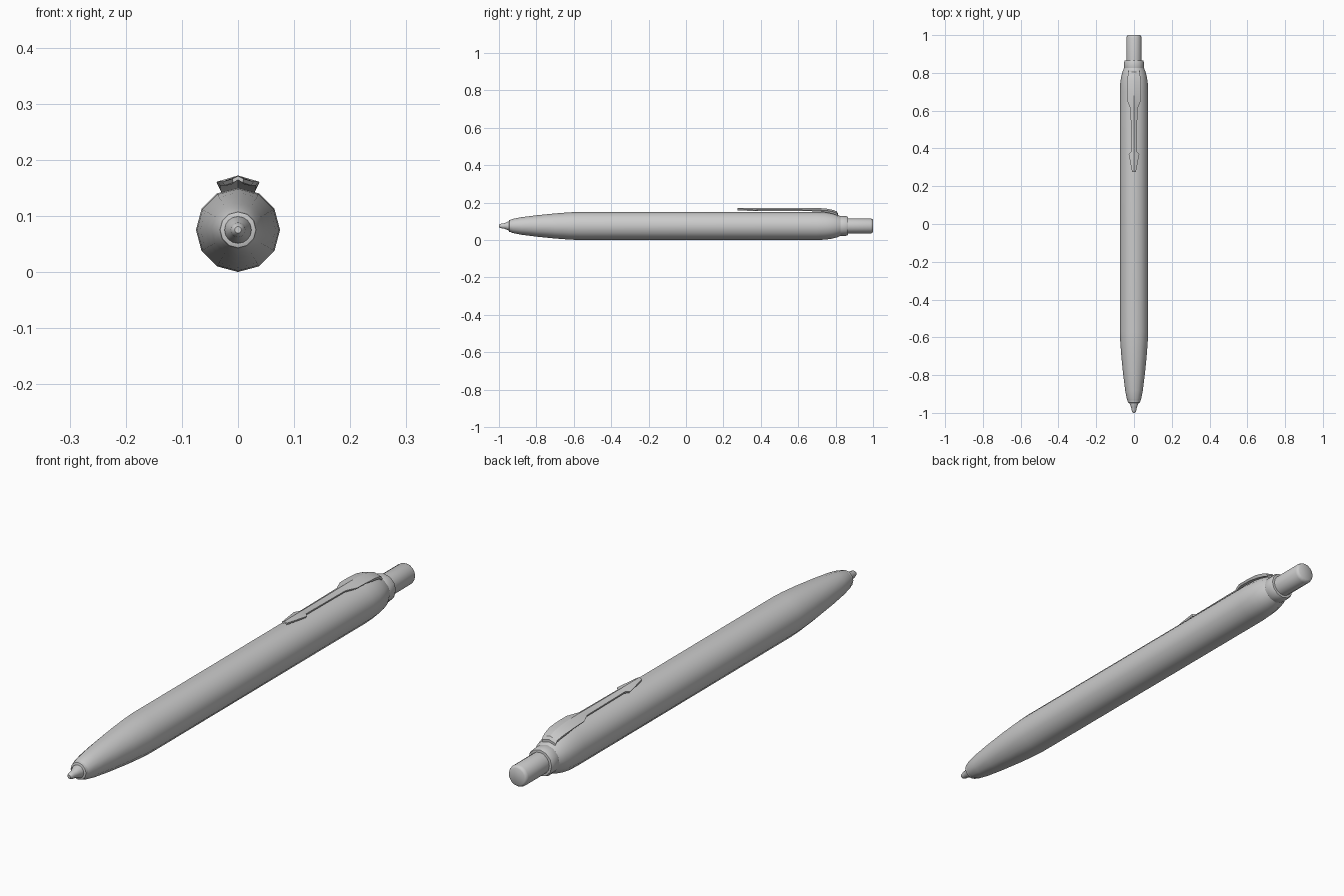
import bpy, bmesh, math

if "Cube" in bpy.data.objects:
    bpy.data.objects.remove(bpy.data.objects["Cube"])

CZ = 0.075  # height of the pen axis


def finish(name, bm, angle):
    bmesh.ops.recalc_face_normals(bm, faces=bm.faces[:])
    me = bpy.data.meshes.new(name)
    bm.to_mesh(me)
    bm.free()
    ob = bpy.data.objects.new(name, me)
    bpy.context.collection.objects.link(ob)
    bpy.ops.object.select_all(action='DESELECT')
    ob.select_set(True)
    bpy.context.view_layer.objects.active = ob
    bpy.ops.object.shade_smooth_by_angle(angle=math.radians(angle))
    return ob


def skin(bm, rings):
    """Bridge successive closed rings and cap both ends."""
    n = len(rings[0])
    for a, b in zip(rings, rings[1:]):
        for i in range(n):
            j = (i + 1) % n
            bm.faces.new((a[i], a[j], b[j], b[i]))
    bm.faces.new(rings[0])
    bm.faces.new(rings[-1])


def turned(name, profile, sides=12):
    """Turn a (y, radius) profile around the pen axis."""
    bm = bmesh.new()
    rings = []
    for y, r in profile:
        rings.append([bm.verts.new((r * math.cos(t), y, CZ + r * math.sin(t)))
                      for t in (2 * math.pi * i / sides for i in range(sides))])
    skin(bm, rings)
    return finish(name, bm, 40)


# Barrel with long taper at the front and a rounded shoulder at the back
turned("barrel", [(-0.935, 0.034), (-0.925, 0.038), (-0.88, 0.047), (-0.80, 0.057),
                  (-0.70, 0.067), (-0.62, 0.073), (-0.57, 0.075), (0.70, 0.075),
                  (0.745, 0.073), (0.78, 0.068), (0.81, 0.060), (0.825, 0.053)])

# Nose ring and writing tip
turned("nose_ring", [(-0.947, 0.027), (-0.945, 0.032), (-0.925, 0.036)])
turned("writing_tip", [(-1.0, 0.006), (-0.995, 0.010), (-0.985, 0.013),
                       (-0.970, 0.015), (-0.950, 0.024), (-0.940, 0.024)], 16)

# Rear collar and push button
turned("collar", [(0.815, 0.050), (0.822, 0.053), (0.855, 0.053),
                  (0.865, 0.049), (0.866, 0.040)])
turned("push_button", [(0.85, 0.040), (0.988, 0.040), (0.996, 0.037), (1.0, 0.031)], 16)

# Clip: ridged strip of varying width, (y, half width, ridge z, edge z)
sections = [(0.275, 0.010, 0.171, 0.166), (0.370, 0.028, 0.171, 0.161),
            (0.382, 0.015, 0.171, 0.162), (0.610, 0.018, 0.172, 0.162),
            (0.655, 0.037, 0.172, 0.161), (0.710, 0.038, 0.171, 0.160),
            (0.755, 0.037, 0.167, 0.157), (0.785, 0.033, 0.161, 0.151),
            (0.805, 0.030, 0.153, 0.144), (0.812, 0.030, 0.143, 0.134)]
bm = bmesh.new()
rings = []
for y, w, top, edge in sections:
    t = 0.007 if y < 0.75 else 0.011
    rings.append([bm.verts.new((x, y, z)) for x, z in (
        (-w, edge), (0, top), (w, edge),
        (w * 0.85, edge - t), (0, top - t), (-w * 0.85, edge - t))])
skin(bm, rings)
finish("clip", bm, 25)
